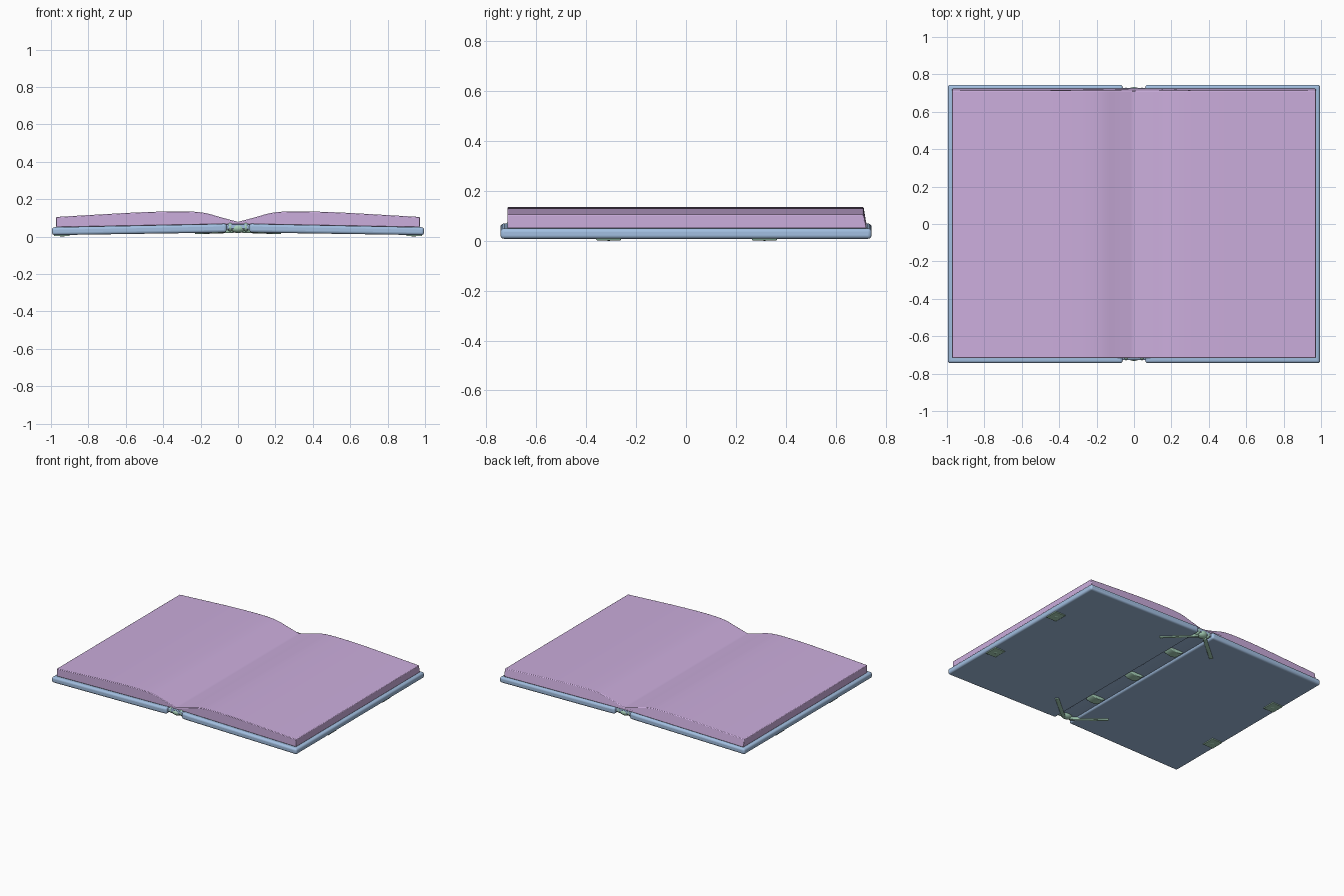
import bpy, bmesh, math
from mathutils import Vector

if "Cube" in bpy.data.objects:
    bpy.data.objects.remove(bpy.data.objects["Cube"])


def material(name, rgb):
    m = bpy.data.materials.new(name)
    m.diffuse_color = (*rgb, 1)
    m.use_nodes = True
    m.node_tree.nodes["Principled BSDF"].inputs["Base Color"].default_value = m.diffuse_color
    return m


PINK = material("paper", (0.60, 0.42, 0.72))
BLUE = material("cover_cloth", (0.36, 0.52, 0.75))
GREEN = material("fittings", (0.40, 0.66, 0.50))


def finish(name, bm, mat, bevel=0, segments=3, angle=40):
    bmesh.ops.recalc_face_normals(bm, faces=bm.faces)
    me = bpy.data.meshes.new(name)
    bm.to_mesh(me)
    bm.free()
    ob = bpy.data.objects.new(name, me)
    bpy.context.collection.objects.link(ob)
    me.materials.append(mat)
    bpy.context.view_layer.objects.active = ob
    ob.select_set(True)
    if bevel:
        b = ob.modifiers.new("bevel", 'BEVEL')
        b.width, b.segments, b.limit_method = bevel, segments, 'ANGLE'
        b.angle_limit = math.radians(40)
    bpy.ops.object.shade_smooth_by_angle(angle=math.radians(angle))
    ob.select_set(False)
    return ob


def extrude_y(name, profile, y0, y1, mat, bevel=0, segments=3):
    """Extrude a closed x-z profile from y0 to y1."""
    bm = bmesh.new()
    face = bm.faces.new([bm.verts.new((x, y0, z)) for x, z in profile])
    res = bmesh.ops.extrude_face_region(bm, geom=[face])
    for v in res["geom"]:
        if isinstance(v, bmesh.types.BMVert):
            v.co.y = y1
    return finish(name, bm, mat, bevel, segments)


def smooth_curve(pts, steps=5):
    """Catmull-Rom through the points."""
    p = [Vector(q) for q in pts]
    p = [2 * p[0] - p[1]] + p + [2 * p[-1] - p[-2]]
    out = []
    for a, b, c, d in zip(p, p[1:], p[2:], p[3:]):
        for i in range(steps):
            t = i / steps
            out.append(0.5 * (2 * b + (c - a) * t + (2 * a - 5 * b + 4 * c - d) * t * t
                              + (3 * b - a - 3 * c + d) * t ** 3))
    return out + [p[-2]]


def mirrored(pts, s):
    return [(s * x, z) for x, z in pts]


# Page blocks: curved tops falling into the gutter
top = [tuple(v) for v in smooth_curve([(0, 0.079), (0.09, 0.103), (0.18, 0.127), (0.29, 0.135),
                                       (0.5, 0.131), (0.75, 0.118), (0.972, 0.105)])]
pages = top + [(0.972, 0.05), (0.08, 0.066), (0, 0.066)]
bm = bmesh.new()
full = mirrored(pages[:-1][::-1], -1)[:-1] + pages[:-1]
rings = []
for y, low in ((-0.716, -0.716), (0.712, 0.724)):
    rings.append([bm.verts.new((x, low if z < 0.07 else y, z)) for x, z in full])
n = len(full)
for i in range(n):
    j = (i + 1) % n
    bm.faces.new((rings[0][i], rings[0][j], rings[1][j], rings[1][i]))
for r in rings:
    bm.faces.new(r)
finish("pages", bm, PINK, 0.004, 2)

# Cover boards, slightly tilted with rounded edges
for side, s in (("right", 1), ("left", -1)):
    board = [(0.06, 0.023), (0.12, 0.021), (0.995, 0.008), (0.995, 0.050), (0.12, 0.067), (0.06, 0.070)]
    extrude_y(f"cover_board_{side}", mirrored(board, s), -0.744, 0.744, BLUE, 0.014, 4)

# Recessed spine strip joining the boards
spine = [(-0.075, 0.036), (-0.03, 0.042), (0.03, 0.042), (0.075, 0.036),
         (0.075, 0.062), (0.03, 0.068), (-0.03, 0.068), (-0.075, 0.062)]
extrude_y("spine", spine, -0.727, 0.727, BLUE, 0.004, 2)

# Arched bands across the spine
arch = [(0.058 * math.cos(a), 0.046 - 0.026 * math.sin(a))
        for a in [math.pi * i / 12 for i in range(13)]]
for i, y in enumerate((-0.40, 0.0, 0.41)):
    extrude_y(f"spine_band_{i + 1}", arch, y - 0.035, y + 0.035, GREEN, 0.007, 3)


def ball(name, loc, size):
    bm = bmesh.new()
    bmesh.ops.create_uvsphere(bm, u_segments=24, v_segments=14, radius=1)
    bmesh.ops.scale(bm, vec=size, verts=bm.verts)
    bmesh.ops.translate(bm, vec=loc, verts=bm.verts)
    return finish(name, bm, GREEN)


def tapered_bar(name, a, b, w0, w1, h):
    """Flat rounded bar from a to b."""
    a, b = Vector(a), Vector(b)
    side = (b - a).cross(Vector((0, 0, 1))).normalized()
    bm = bmesh.new()
    ends = []
    for p, w in ((a, w0), (b, w1)):
        ends.append([bm.verts.new(p + side * sx * w + Vector((0, 0, sz * h)))
                     for sx, sz in ((-1, -1), (1, -1), (1, 1), (-1, 1))])
    for i in range(4):
        j = (i + 1) % 4
        bm.faces.new((ends[0][i], ends[0][j], ends[1][j], ends[1][i]))
    for e in ends:
        bm.faces.new(e)
    return finish(name, bm, GREEN, 0.006, 3)


# Spine end caps: knot, side lobes and two diagonal prongs under the boards
for end, e in (("back", 1), ("front", -1)):
    ball(f"end_knot_{end}", (0, e * 0.700, 0.046), (0.042, 0.032, 0.026))
    for side, s in (("right", 1), ("left", -1)):
        ball(f"end_lobe_{end}_{side}", (s * 0.042, e * 0.705, 0.052), (0.018, 0.024, 0.024))
        tapered_bar(f"end_prong_{end}_{side}", (s * 0.025, e * 0.70, 0.028),
                    (s * 0.225, e * 0.53, 0.021), 0.013, 0.013, 0.008)

# Clasp plates with rivets under the outer edges
for side, s in (("right", 1), ("left", -1)):
    for i, y in enumerate((-0.31, 0.315)):
        plate = [(0.90, 0.003), (0.985, 0.002), (0.985, 0.018), (0.90, 0.018)]
        extrude_y(f"clasp_{side}_{i + 1}", mirrored(plate, s), y - 0.05, y + 0.05, GREEN, 0.003, 2)
        ball(f"clasp_rivet_{side}_{i + 1}", (s * 0.94, y, 0.005), (0.014, 0.014, 0.005))
